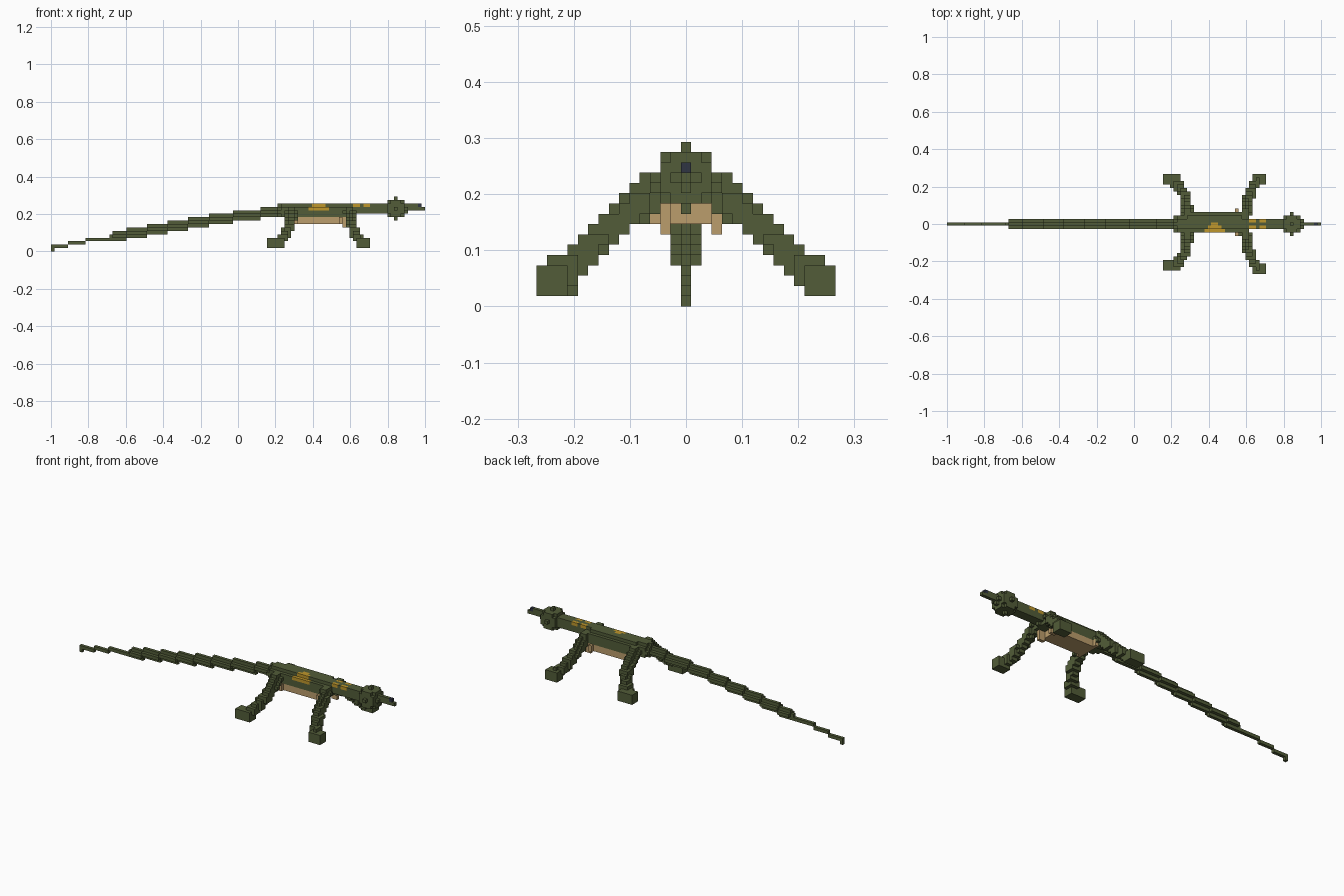
import bpy, bmesh, math
from mathutils import Vector

if "Cube" in bpy.data.objects:
    bpy.data.objects.remove(bpy.data.objects["Cube"], do_unlink=True)

V = 2 / 109          # size of one cube; the lizard is 109 cubes long
MID = 54             # cube column that lies on x = 0


def material(name, r, g, b):
    m = bpy.data.materials.new(name)
    m.use_nodes = True
    m.diffuse_color = (r, g, b, 1)
    bsdf = m.node_tree.nodes["Principled BSDF"]
    bsdf.inputs["Base Color"].default_value = (r, g, b, 1)
    bsdf.inputs["Roughness"].default_value = 0.9
    return m


GREEN = material("moss green", 0.085, 0.108, 0.040)
YELLOW = material("spot yellow", 0.52, 0.31, 0.025)
TAN = material("belly tan", 0.50, 0.34, 0.15)
DARK = material("nostril dark", 0.03, 0.035, 0.055)


def box(x0, x1, y0, y1, z0, z1):
    """Cells of a block, both ends included."""
    return {(x, y, z) for x in range(x0, x1 + 1)
            for y in range(y0, y1 + 1) for z in range(z0, z1 + 1)}


def ball(c, r):
    """Cells whose centres lie inside a sphere."""
    lo = [math.floor(a - r) for a in c]
    hi = [math.ceil(a + r) for a in c]
    return {p for p in box(lo[0], hi[0], lo[1], hi[1], lo[2], hi[2])
            if (Vector(p) - Vector(c)).length <= r + 1e-4}


def sweep(points, r):
    """Cells of a round brush drawn along a path."""
    cells = set()
    for a, b in zip(points, points[1:]):
        a, b = Vector(a), Vector(b)
        n = max(1, math.ceil((b - a).length * 2))
        for i in range(n + 1):
            cells |= ball(a.lerp(b, i / n), r)
    return cells


def build(name, cells, mats, rule=lambda p: 0):
    """Mesh only the outer faces of a set of cells."""
    bm = bmesh.new()
    verts = {}

    def vert(key):
        if key not in verts:
            verts[key] = bm.verts.new(((key[0] - MID - 0.5) * V,
                                       (key[1] - 0.5) * V, key[2] * V))
        return verts[key]

    for p in sorted(cells):
        for axis in range(3):
            for side in (0, 1):
                q = list(p)
                q[axis] += 1 if side else -1
                if tuple(q) in cells:
                    continue
                loop = []
                for u, w in ((0, 0), (1, 0), (1, 1), (0, 1)):
                    k = list(p)
                    k[axis] += side
                    k[(axis + 1) % 3] += u
                    k[(axis + 2) % 3] += w
                    loop.append(vert(tuple(k)))
                face = bm.faces.new(loop if side else loop[::-1])
                face.material_index = rule(p)
    mesh = bpy.data.meshes.new(name)
    bm.to_mesh(mesh)
    bm.free()
    for m in mats:
        mesh.materials.append(m)
    ob = bpy.data.objects.new(name, mesh)
    bpy.context.collection.objects.link(ob)
    return ob


# Tail tip: single cubes climbing in steps
tip = box(0, 0, 0, 0, 0, 0) | box(0, 4, 0, 0, 1, 1) | box(5, 9, 0, 0, 2, 2) | box(10, 18, 0, 0, 3, 3)
build("tail_tip", tip, [GREEN])

# Tail: plus-shaped section, one cube higher at each step
steps = [18, 22, 28, 34, 40, 46, 53, 61, 68]
tail = set()
for k, (a, b) in enumerate(zip(steps, steps[1:])):
    tail |= sweep([(a, 0, 4 + k), (b - 1, 0, 4 + k)], 1)
build("tail", tail, [GREEN])

# Trunk with a yellow patch on its right flank
trunk = sweep([(67, 0, 11), (86, 0, 11)], math.sqrt(5))
trunk |= sweep([(70, 1, 11), (85, 1, 11)], math.sqrt(5))
trunk = {p for p in trunk if p[2] >= 10}
patch = Vector((77.5, -2, 12))
build("trunk", trunk, [GREEN, YELLOW],
      lambda p: int(p[2] >= 12 and (Vector(p) - patch).length < 2.61))

# Belly, wider at the hips and shoulders, with two nubs under the chest
belly = box(71, 84, -2, 3, 8, 9)
for x in (71, 84):
    belly |= box(x, x, -3, 4, 8, 9)
for y in (-2, 3):
    belly |= box(85, 86, y, y, 7, 9)
build("belly", belly, [TAN])

# Neck with pairs of yellow spots
build("neck", box(87, 98, -1, 1, 11, 13), [GREEN, YELLOW],
      lambda p: int(p[2] == 13 and p[1] != 0 and p[0] in (88, 89, 91, 92)))

# Head and stepped snout
build("head", ball((100, 0, 12), 3), [GREEN])
snout = sweep([(102, 0, 12), (103, 0, 12)], 1) | box(103, 108, 0, 0, 12, 12) | box(103, 107, 0, 0, 13, 13)
build("snout", snout, [GREEN, DARK], lambda p: int(p[0] == 107 and p[2] == 13))

# Legs: curved sweep ending in a blocky foot
HIND = [(69.5, 3, 11), (69.5, 5, 9), (69, 8, 6.5), (67.5, 10.5, 4), (66, 12, 2.6)]
FRONT = [(86.5, 3, 11), (87, 5, 9), (87.5, 8, 6.5), (88.5, 10.5, 4), (90, 12.5, 2.6)]
LEGS = {"hind": (HIND, 63, 67), "front": (FRONT, 89, 92)}
for end, (path, fx0, fx1) in LEGS.items():
    for side, s in (("left", 1), ("right", -1)):
        cells = sweep(path, 1.5)
        # the right hind foot is set one cube further in
        out = 13 if (end, side) == ("hind", "right") else 14
        cells |= box(fx0, fx1, out - 2, out, 1, 3)
        cells = {(x, s * y, z) for x, y, z in cells if z >= 1 and y <= out}
        build(f"{side}_{end}_leg", cells, [GREEN])
